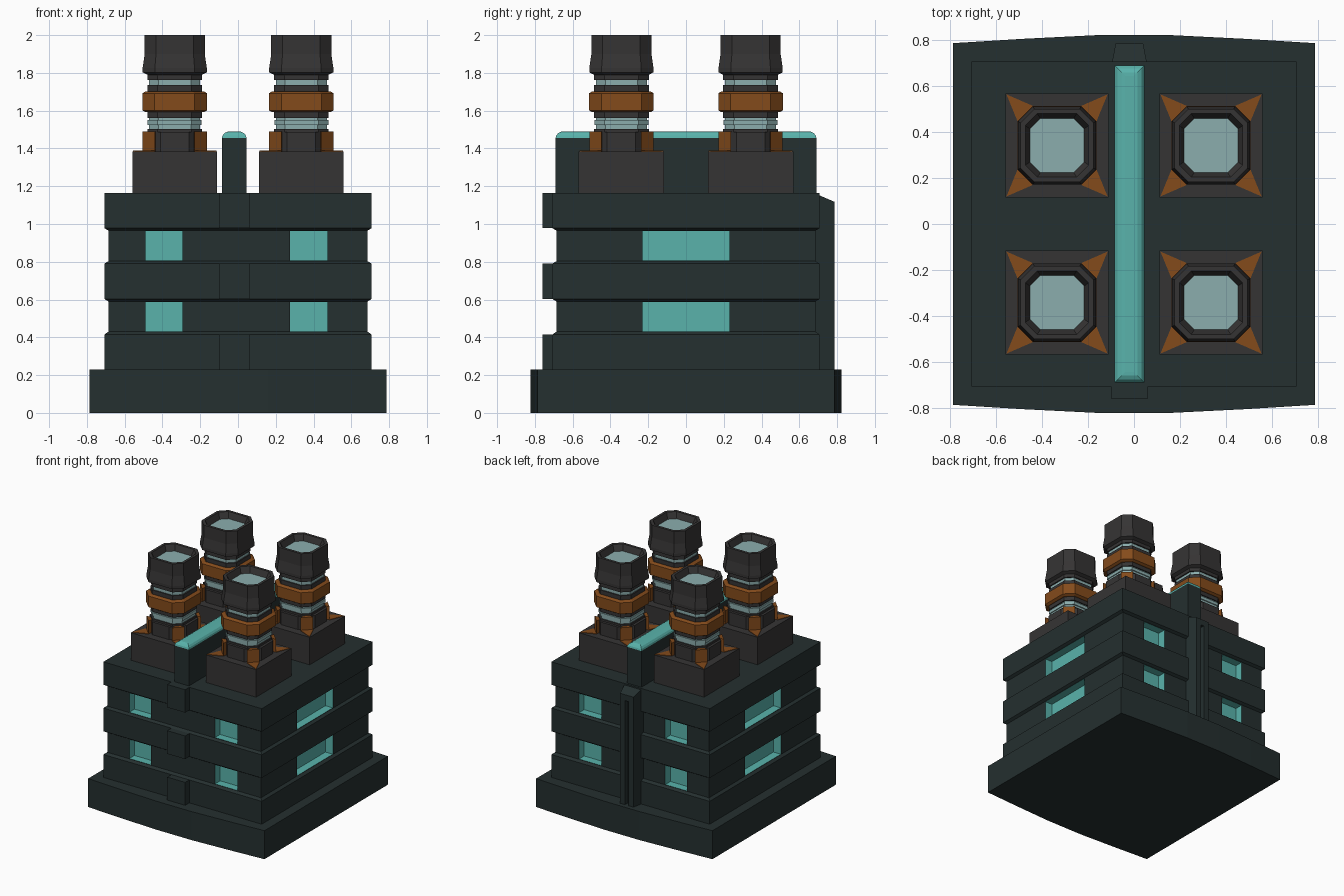
import bpy, bmesh

if "Cube" in bpy.data.objects:
    bpy.data.objects.remove(bpy.data.objects["Cube"])


def material(name, rgb):
    m = bpy.data.materials.new(name)
    m.diffuse_color = (*rgb, 1)
    m.use_nodes = True
    m.node_tree.nodes["Principled BSDF"].inputs["Base Color"].default_value = m.diffuse_color
    return m


DARK = material("dark_green", (0.018, 0.029, 0.029))
GREY = material("charcoal", (0.036, 0.034, 0.034))
TEAL = material("teal_glow", (0.1, 0.45, 0.41))
PALE = material("pale_glass", (0.26, 0.42, 0.42))
ORANGE = material("rust_orange", (0.23, 0.07, 0.011))


def make(name, bm, mat):
    bmesh.ops.recalc_face_normals(bm, faces=bm.faces)
    me = bpy.data.meshes.new(name)
    bm.to_mesh(me)
    bm.free()
    me.materials.append(mat)
    ob = bpy.data.objects.new(name, me)
    bpy.context.collection.objects.link(ob)
    return ob


def add_loft(bm, rings):
    """Closed solid through a stack of (outline, z) rings."""
    loops = [[bm.verts.new((x, y, z)) for x, y in pts] for pts, z in rings]
    n = len(loops[0])
    for a, b in zip(loops, loops[1:]):
        for i in range(n):
            j = (i + 1) % n
            bm.faces.new((a[i], a[j], b[j], b[i]))
    bm.faces.new(loops[0][::-1])
    bm.faces.new(loops[-1])


def loft(name, rings, mat):
    bm = bmesh.new()
    add_loft(bm, rings)
    return make(name, bm, mat)


def rect(x0, x1, y0, y1):
    return [(x0, y0), (x1, y0), (x1, y1), (x0, y1)]


def square(h):
    return rect(-h, h, -h, h)


def box(name, x0, x1, y0, y1, z0, z1, mat):
    r = rect(x0, x1, y0, y1)
    return loft(name, [(r, z0), (r, z1)], mat)


def octagon(cx, cy, h, c):
    k = h - c
    pts = [(k, -h), (h, -k), (h, k), (k, h), (-k, h), (-h, k), (-h, -k), (-k, -h)]
    return [(cx + x, cy + y) for x, y in pts]


# Base plate with bowed front and back
bow = [(-0.787, 0.787), (-0.48, 0.806), (-0.16, 0.822),
       (0.16, 0.822), (0.48, 0.806), (0.787, 0.787)]
plate = bow[::-1] + [(x, -y) for x, y in bow]
loft("base_plate", [(plate, 0), (plate, 0.23)], DARK)

# Banded main body
W, N = 0.707, 0.686
profile = [(W, 0.23), (W, 0.415), (N, 0.43), (N, 0.59), (W, 0.603), (W, 0.79),
           (N, 0.803), (N, 0.965), (W, 0.978), (W, 1.163)]
body = loft("main_body", [(square(h), z) for h, z in profile], DARK)

# Recessed windows, cut so that the reveals take the teal colour
bm = bmesh.new()
D = 0.62
for z0, z1 in ((0.432, 0.587), (0.806, 0.962)):
    holes = []
    for s in (-1, 1):
        lo, hi = sorted((s * D, s * 0.8))
        holes.append(rect(lo, hi, -0.23, 0.23))
        holes.append(rect(-0.49, -0.295, lo, hi))
        holes.append(rect(0.275, 0.475, lo, hi))
    for r in holes:
        add_loft(bm, [(r, z0), (r, z1)])
cutter = make("window_cutter", bm, TEAL)
cutter.hide_render = True
cutter.display_type = 'WIRE'
mod = body.modifiers.new("windows", 'BOOLEAN')
mod.operation = 'DIFFERENCE'
mod.solver = 'EXACT'
mod.material_mode = 'TRANSFER'
mod.object = cutter

# Front clamps on each band
for i, (z0, z1) in enumerate(((0.23, 0.415), (0.603, 0.79), (0.978, 1.163))):
    box(f"front_clamp_{i}", -0.1, 0.06, -0.76, -0.69, z0, z1, DARK)

# Rear spine: tapered, sloping top, slotted with a thin light strip
for i, xs in enumerate(((-0.1, -0.035, -0.035, -0.08), (-0.005, 0.06, 0.04, -0.005))):
    x0, x1, x2, x3 = xs
    bm = bmesh.new()
    low = [(x0, 0.68), (x1, 0.68), (x2, 0.785), (x3, 0.785)]
    add_loft(bm, [(low, 0.23), (low, 1.163)])
    for v in bm.verts:
        if v.co.z > 1 and v.co.y > 0.75:
            v.co.z = 1.118
    make(f"rear_spine_{i}", bm, DARK)
box("rear_spine_core", -0.036, -0.004, 0.68, 0.745, 0.23, 1.08, DARK)
box("rear_spine_light", -0.026, -0.014, 0.70, 0.752, 0.24, 1.07, TEAL)
bm = bmesh.new()
top = [(-0.036, 0.68), (-0.004, 0.68), (-0.004, 0.785), (-0.036, 0.785)]
add_loft(bm, [(top, 1.07), (top, 1.163)])
for v in bm.verts:
    if v.co.z > 1.1 and v.co.y > 0.75:
        v.co.z = 1.118
make("rear_spine_head", bm, DARK)

# Centre fin with rounded glowing cap
box("centre_fin", -0.085, 0.045, -0.69, 0.69, 1.15, 1.455, DARK)
cap = [(0, 1.455), (0.003, 1.468), (0.013, 1.481), (0.03, 1.489), (0.045, 1.49)]
loft("fin_cap", [(rect(-0.085 + d, 0.045 - d, -0.69 + d, 0.69 - d), z)
                 for d, z in cap], TEAL)

# Four stacks
spots = [(x, y) for x in (-0.335, 0.335) for y in (-0.342, 0.342)]
for i, (cx, cy) in enumerate(spots):
    def turned(name, prof, mat):
        return loft(f"{name}_{i}", [(octagon(cx, cy, h, c), z) for h, c, z in prof], mat)

    box(f"stack_pedestal_{i}", cx - 0.224, cx + 0.224, cy - 0.226, cy + 0.226,
        1.163, 1.385, GREY)
    turned("stack_foot", [(0.165, 0.09, 1.385), (0.165, 0.09, 1.488)], GREY)
    # Orange corner posts with flat corner plates
    bm = bmesh.new()
    for sx in (-1, 1):
        for sy in (-1, 1):
            post = [(0.17, 0.105), (0.105, 0.17), (0.1, 0.1)]
            tri = [(0.22, 0.222), (0.105, 0.172), (0.172, 0.105)]
            for shape, z1 in ((post, 1.49), (tri, 1.389)):
                pts = [(cx + sx * x, cy + sy * y) for x, y in shape]
                add_loft(bm, [(pts, 1.384), (pts, z1)])
    make(f"corner_braces_{i}", bm, ORANGE)
    # Glass neck with dark and orange rings
    turned("glass_neck", [(0.135, 0.05, 1.48), (0.135, 0.05, 1.80)], PALE)
    for k, (z0, z1) in enumerate(((1.487, 1.503), (1.56, 1.598), (1.698, 1.735), (1.763, 1.80))):
        turned(f"neck_ring_{k}", [(0.145, 0.055, z0), (0.145, 0.055, z1)], GREY)
    turned("glass_lip", [(0.143, 0.053, 1.525), (0.143, 0.053, 1.55)], PALE)
    turned("orange_collar", [(0.155, 0.06, 1.592), (0.171, 0.065, 1.602),
                             (0.171, 0.065, 1.692), (0.155, 0.06, 1.702)], ORANGE)
    # Flared hollow head with a glass lens
    turned("stack_head", [(0.145, 0.055, 1.79), (0.17, 0.065, 1.803), (0.17, 0.065, 1.825),
                          (0.159, 0.06, 1.90), (0.159, 0.06, 2.0), (0.138, 0.052, 2.0),
                          (0.118, 0.046, 1.95)], GREY)
    turned("stack_lens", [(0.118, 0.046, 1.945), (0.118, 0.046, 1.953)], PALE)
